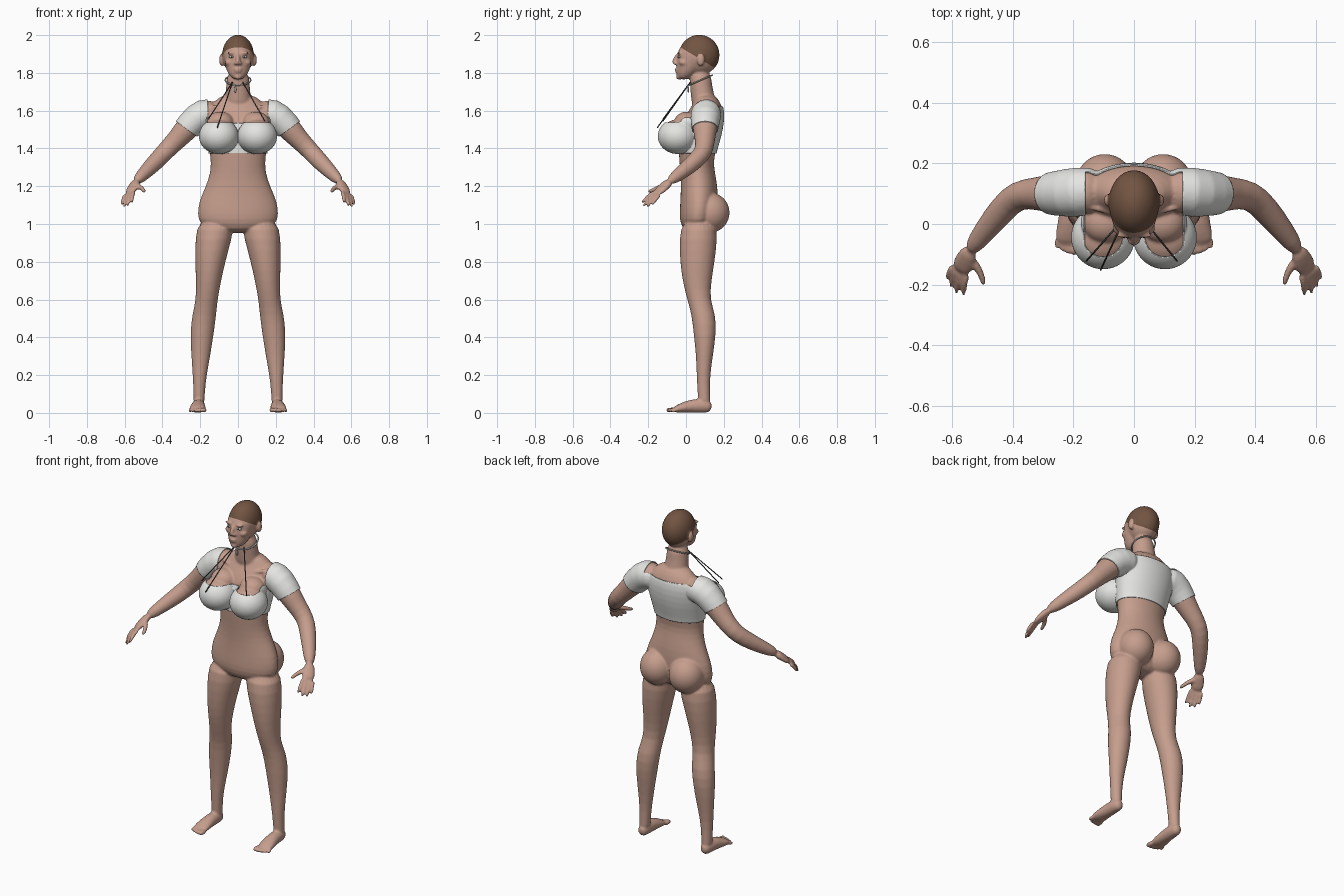
import bpy
import bmesh
import math
from mathutils import Matrix, Vector

default = bpy.data.objects.get("Cube")
if default:
    bpy.data.objects.remove(default, do_unlink=True)


def material(name, color):
    mat = bpy.data.materials.new(name)
    mat.use_nodes = True
    mat.diffuse_color = (*color, 1)
    mat.node_tree.nodes["Principled BSDF"].inputs["Base Color"].default_value = (*color, 1)
    return mat


skin = material("skin", (.56, .34, .265))
hair = material("brown hair", (.17, .09, .055))
cloth = material("white cloth", (.78, .78, .76))
cord = material("dark cord", (.07, .07, .07))
silver = material("pale silver", (.6, .6, .58))


def add_object(name, bm, *mats):
    mesh = bpy.data.meshes.new(name)
    bm.to_mesh(mesh)
    bm.free()
    mesh.shade_smooth()
    for mat in mats:
        mesh.materials.append(mat)
    ob = bpy.data.objects.new(name, mesh)
    bpy.context.collection.objects.link(ob)
    return ob


def tube(bm, rows, side=(1, 0, 0), flat=False, mirror=1, sides=20):
    """Loft rows of (x, y, z, width radius, depth radius)."""
    points = [Vector(r[:3]) for r in rows]
    rings = []
    for i, row in enumerate(rows):
        t = points[min(i + 1, len(rows) - 1)] - points[max(i - 1, 0)]
        t = Vector((0, 0, 1)) if flat else t.normalized()
        u = Vector(side)
        u = (u - t * u.dot(t)).normalized()
        v = t.cross(u)
        ring = []
        for k in range(sides):
            a = math.tau * k / sides
            p = points[i] + u * math.cos(a) * row[3] + v * math.sin(a) * row[-1]
            ring.append(bm.verts.new((p.x * mirror, p.y, p.z)))
        rings.append(ring)
    for low, high in zip(rings, rings[1:]):
        for k in range(sides):
            j = (k + 1) % sides
            bm.faces.new((low[k], low[j], high[j], high[k]))
    bm.faces.new(rings[0][::-1])
    bm.faces.new(rings[-1])


def ball(bm, center, radii, mirror=1):
    x, y, z = center
    place = Matrix.Translation((x * mirror, y, z)) @ Matrix.Diagonal((*radii, 1))
    bmesh.ops.create_uvsphere(bm, u_segments=24, v_segments=16, radius=1, matrix=place)


bm = bmesh.new()

# Torso and neck
torso = [(.95, .06, .12, .06), (1, .06, .205, .09), (1.05, .065, .216, .1), (1.12, .07, .208, .1),
         (1.2, .07, .17, .097), (1.27, .062, .147, .092), (1.33, .055, .143, .09),
         (1.4, .06, .153, .1), (1.47, .075, .165, .108), (1.55, .09, .178, .107),
         (1.61, .108, .168, .088), (1.65, .112, .125, .066), (1.69, .1, .075, .05)]
tube(bm, [(0, y, z, rx, ry) for z, y, rx, ry in torso], flat=True, sides=32)
neck = [(1.58, .11, .09, .07), (1.66, .092, .07, .066), (1.72, .08, .063, .058), (1.82, .075, .06, .06)]
tube(bm, [(0, y, z, rx, ry) for z, y, rx, ry in neck], flat=True)

# Head and face
ball(bm, (0, .07, 1.895), (.085, .109, .107))
face = [(1.764, -.012, .026, .032), (1.79, 0, .051, .05), (1.83, .02, .067, .07),
        (1.87, .03, .075, .08), (1.91, .04, .079, .084), (1.95, .055, .07, .085)]
tube(bm, [(0, y, z, rx, ry) for z, y, rx, ry in face], flat=True, sides=28)
tube(bm, [(0, -.038, 1.905, .009), (0, -.056, 1.88, .01), (0, -.066, 1.858, .014), (0, -.05, 1.845, .012)])
ball(bm, (0, -.05, 1.82), (.022, .011, .006))
ball(bm, (0, -.048, 1.808), (.019, .011, .007))
ball(bm, (0, -.036, 1.778), (.02, .018, .014))

for s in (1, -1):
    # Facial pairs
    ball(bm, (.012, -.056, 1.85), (.01, .011, .008), s)
    ball(bm, (.034, -.036, 1.906), (.026, .012, .007), s)
    ball(bm, (.046, -.012, 1.855), (.024, .026, .018), s)
    ball(bm, (.086, .078, 1.868), (.014, .02, .033), s)

    # Chest, collarbone and seat
    ball(bm, (.102, -.044, 1.465), (.1, .1, .088), s)
    ball(bm, (.095, .005, 1.535), (.075, .07, .06), s)
    tube(bm, [(.02, .028, 1.595, .01), (.08, .04, 1.608, .01), (.16, .06, 1.63, .01)], (0, 0, 1), mirror=s)
    ball(bm, (.096, .128, 1.06), (.1, .104, .106), s)

    # Arm
    tube(bm, [(.09, .112, 1.585, .068), (.19, .105, 1.592, .078), (.258, .1, 1.522, .068),
              (.32, .1, 1.45, .054), (.385, .098, 1.385, .048), (.43, .052, 1.335, .047),
              (.49, -.02, 1.275, .038), (.545, -.095, 1.22, .027)], (0, 1, 0), mirror=s)

    # Hand
    across = Vector((.8, .45, -.3)).normalized()
    tube(bm, [(.535, -.08, 1.23, .027, .024), (.557, -.12, 1.195, .036, .019),
              (.575, -.158, 1.16, .037, .014)], across, mirror=s)
    knuckle = Vector((.573, -.148, 1.167))
    tips = [(.562, -.238, 1.107), (.586, -.232, 1.087), (.604, -.212, 1.082), (.615, -.182, 1.096)]
    for i, tip in enumerate(tips):
        base = knuckle + across * (i - 1.5) * .019
        middle = base.lerp(Vector(tip), .5) + Vector((.004, -.004, .004))
        tube(bm, [(*base, .0115), (*middle, .0105), (*tip, .008)], across, mirror=s, sides=12)
    tube(bm, [(.54, -.11, 1.208, .016), (.51, -.15, 1.19, .013), (.498, -.182, 1.178, .011),
              (.495, -.203, 1.168, .008)], (0, 0, 1), mirror=s, sides=12)

    # Leg
    tube(bm, [(.112, .07, 1.03, .1, .09), (.13, .065, .92, .097, .102), (.147, .06, .8, .08, .092),
              (.156, .058, .7, .067, .077), (.165, .066, .6, .057, .06), (.179, .094, .52, .064, .064),
              (.191, .1, .42, .063, .06), (.197, .098, .3, .05, .044), (.203, .092, .2, .037, .036),
              (.206, .094, .1, .029, .032), (.207, .098, .03, .031, .034)], flat=True, mirror=s, sides=24)

    # Foot and toes
    tube(bm, [(.207, .138, .028, .022, .026), (.208, .1, .038, .034, .038), (.21, .03, .037, .036, .037),
              (.214, -.03, .025, .045, .025), (.216, -.07, .015, .046, .014)], mirror=s)
    for i in range(5):
        x, r = .18 + .0185 * i, .014 - .0012 * i
        reach = -.106 + .0015 * i * i
        tube(bm, [(x, -.05, .016, r), (x, reach + .02, r + .002, r), (x, reach, r, r * .8)],
             mirror=s, sides=12)

bmesh.ops.recalc_face_normals(bm, faces=bm.faces)
body = add_object("body", bm, skin, hair)

# Blend the body parts into one skin
body.modifiers.new("round", 'SUBSURF').levels = 1
blend = body.modifiers.new("blend", 'REMESH')
blend.mode = 'VOXEL'
blend.voxel_size = .006
soften = body.modifiers.new("soften", 'SMOOTH')
soften.factor = .5
soften.iterations = 5
graph = bpy.context.evaluated_depsgraph_get()
blended = bpy.data.meshes.new_from_object(body.evaluated_get(graph))
body.modifiers.clear()
body.data = blended
blended.materials.clear()
for mat in (skin, hair):
    blended.materials.append(mat)


def cut(bm, point, normal, test):
    """Slice the tested faces so that an edge runs along the plane."""
    faces = [f for f in bm.faces if test(f.calc_center_median())]
    geom = set(faces)
    for f in faces:
        geom.update(f.edges, f.verts)
    bmesh.ops.bisect_plane(bm, geom=list(geom), plane_co=point, plane_no=normal)


# Hair cap
hairline, hair_tilt = Vector((0, -.04, 1.942)), Vector((0, .6, 1))
bm = bmesh.new()
bm.from_mesh(blended)
cut(bm, hairline, hair_tilt, lambda c: c.z > 1.78)
for f in bm.faces:
    c = f.calc_center_median()
    f.smooth = True
    f.material_index = int(c.z > 1.78 and (c - hairline).dot(hair_tilt) > 0 and abs(c.x) < .087)
bm.to_mesh(blended)

# Crop top, lifted from the body surface
hem, front_neck, back_neck, strap, armpit = 1.375, 1.532, 1.62, .16, .212


def on_arm(c):
    return abs(c.x) > armpit


def in_top(c):
    if c.z < hem or c.z > 1.72:
        return False
    if on_arm(c) and (abs(c.x) - .26) * .58 - (c.z - 1.495) * .81 > 0:
        return False
    return abs(c.x) > strap or c.z < (back_neck if c.y > .11 else front_neck)


cut(bm, (0, 0, hem), (0, 0, 1), lambda c: not on_arm(c))
cut(bm, (0, 0, front_neck), (0, 0, 1), lambda c: abs(c.x) < strap and c.y < .11)
cut(bm, (0, 0, back_neck), (0, 0, 1), lambda c: abs(c.x) < strap and c.y > .11)
for s in (1, -1):
    cut(bm, (s * strap, 0, 0), (1, 0, 0), lambda c: 1.5 < c.z < 1.72)
    cut(bm, (s * .26, 0, 1.495), (s * .58, 0, -.81), lambda c: c.x * s > armpit)
outside = [f for f in bm.faces if not in_top(f.calc_center_median())]
bmesh.ops.delete(bm, geom=outside, context='FACES')
bm.normal_update()
for v in bm.verts:
    v.co += v.normal * .002
for f in bm.faces:
    f.material_index = 0
top = add_object("crop_top", bm, cloth)
shell = top.modifiers.new("thickness", 'SOLIDIFY')
shell.thickness = .005
shell.offset = 1

# Eyes
for s, side in ((1, "left"), (-1, "right")):
    bm = bmesh.new()
    ball(bm, (.033, -.035, 1.885), (.015, .01, .007), s)
    add_object(side + "_eye", bm, silver)
    bm = bmesh.new()
    ball(bm, (.033, -.042, 1.885), (.005, .004, .005), s)
    add_object(side + "_iris", bm, cord)

# Neck chain and pendant
bpy.ops.mesh.primitive_torus_add(major_segments=48, minor_segments=8, major_radius=.067, minor_radius=.004,
                                 location=(0, .079, 1.762), rotation=(.41, 0, 0))
chain = bpy.context.object
chain.name = "neck_chain"
chain.data.materials.append(silver)
chain.data.shade_smooth()
bm = bmesh.new()
ball(bm, (-.015, .012, 1.712), (.006, .004, .018))
add_object("pendant", bm, silver)

# Loose cords from the neck to the top
cords = {"long_cord": ((-.03, .022, 1.75), (-.11, -.152, 1.51)),
         "right_cord": ((-.03, .022, 1.75), (-.157, -.122, 1.555)),
         "left_cord": ((.025, .022, 1.75), (.142, -.122, 1.545))}
for name, (start, end) in cords.items():
    bm = bmesh.new()
    tube(bm, [(*start, .003), (*end, .003)], sides=8)
    bmesh.ops.recalc_face_normals(bm, faces=bm.faces)
    add_object(name, bm, cord)
